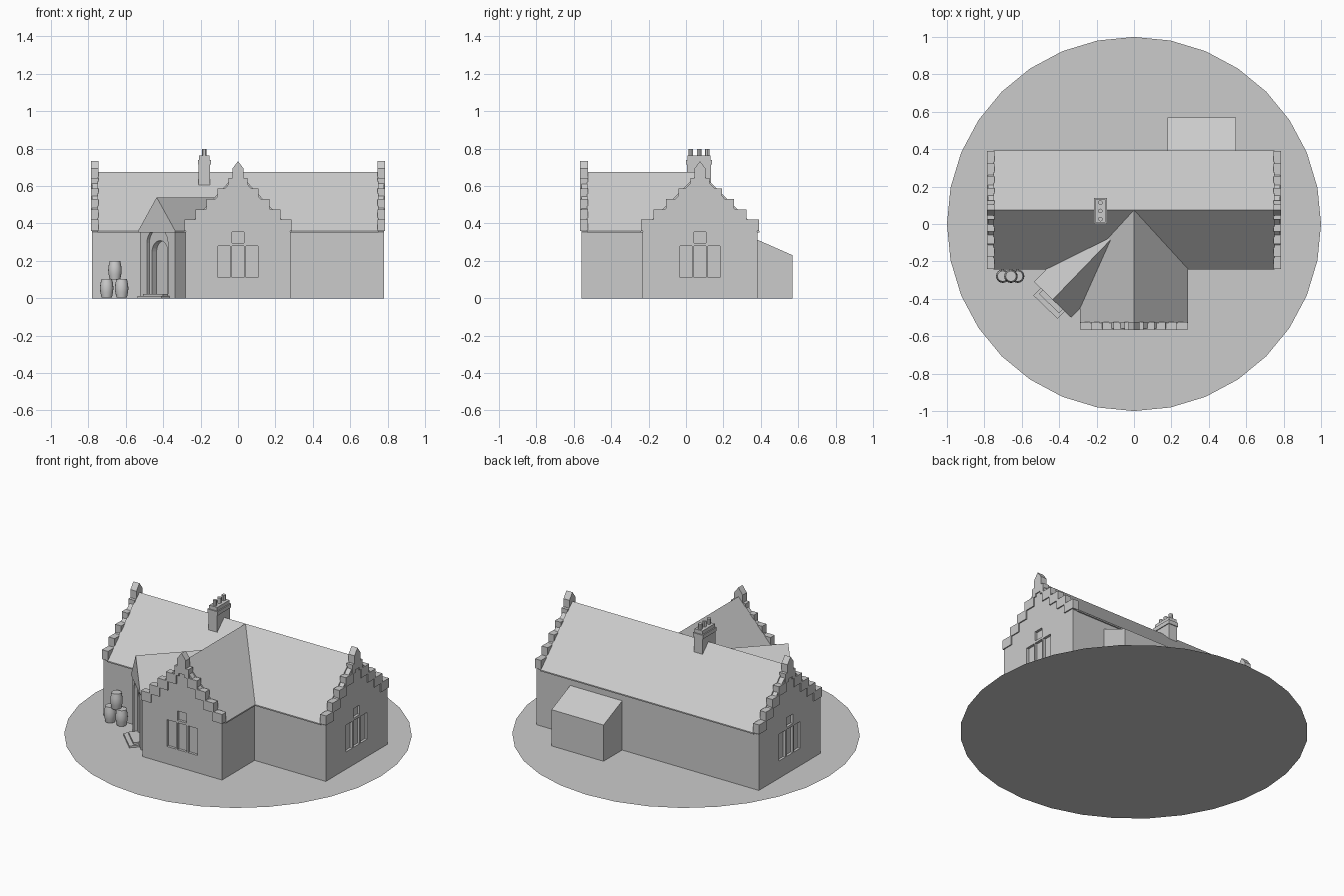
import bpy, bmesh, math
from mathutils import Matrix

cube = bpy.data.objects.get("Cube")
if cube:
    bpy.data.objects.remove(cube, do_unlink=True)

grey = bpy.data.materials.new("plain grey")
GREY = (0.6, 0.6, 0.6, 1)
grey.diffuse_color = GREY
grey.use_nodes = True
grey.node_tree.nodes["Principled BSDF"].inputs["Base Color"].default_value = GREY


def finish(bm, name, frame=Matrix()):
    bmesh.ops.recalc_face_normals(bm, faces=bm.faces)
    bm.transform(frame)
    mesh = bpy.data.meshes.new(name)
    bm.to_mesh(mesh)
    bm.free()
    mesh.materials.append(grey)
    ob = bpy.data.objects.new(name, mesh)
    bpy.context.collection.objects.link(ob)
    return ob


def place(x, y, angle=0):
    """Frame whose local y points into the building."""
    return Matrix.Translation((x, y, 0)) @ Matrix.Rotation(math.radians(angle), 4, 'Z')


def add_prism(bm, profile, y0, y1):
    """Extrude an (x, z) profile along y."""
    face = bm.faces.new([bm.verts.new((x, y0, z)) for x, z in profile])
    out = bmesh.ops.extrude_face_region(bm, geom=[face])
    verts = [v for v in out["geom"] if isinstance(v, bmesh.types.BMVert)]
    bmesh.ops.translate(bm, verts=verts, vec=(0, y1 - y0, 0))


def rect(x0, x1, z0, z1):
    return [(x0, z0), (x1, z0), (x1, z1), (x0, z1)]


def solid(name, parts, frame=Matrix()):
    bm = bmesh.new()
    for profile, y0, y1 in parts:
        add_prism(bm, profile, y0, y1)
    return finish(bm, name, frame)


def carve(target, parts, frame):
    """Cut recesses into a wall and drop the cutter."""
    cutter = solid("cutter", parts, frame)
    cutter.hide_render = True
    mod = target.modifiers.new("recess", 'BOOLEAN')
    mod.operation, mod.solver, mod.object = 'DIFFERENCE', 'EXACT', cutter
    bpy.context.view_layer.objects.active = target
    bpy.ops.object.modifier_apply(modifier=mod.name)
    bpy.data.objects.remove(cutter, do_unlink=True)


EAVES, RIDGE, RIDGE_Y = 0.36, 0.675, 0.075


def house(half, ridge):
    return [(-half, 0), (half, 0), (half, EAVES - 0.005),
            (0, ridge - 0.01), (-half, EAVES - 0.005)]


def roof(half, ridge):
    low = EAVES - 0.008
    return [(-half, low), (half, low), (half, EAVES), (0, ridge), (-half, EAVES)]


# Frames for the gable ends and the angled porch
front = place(0, -0.56)
right_end = place(0.78, RIDGE_Y, 90)
left_end = place(-0.78, RIDGE_Y, -90)
porch = place(-0.435, -0.405, -44)

# Ground disc
bm = bmesh.new()
bmesh.ops.create_circle(bm, cap_ends=True, segments=32, radius=1)
finish(bm, "ground_disc")

# Walls
main_walls = solid("main_walls", [(house(0.308, RIDGE), 0, 1.56)], right_end)
wing_walls = solid("wing_walls", [(house(0.28, RIDGE), 0, 0.6)], front)
porch_walls = solid("porch_walls", [(house(0.13, 0.54), 0.006, 0.4)], porch)

# Roofs
solid("main_roof", [(roof(0.317, RIDGE), 0.03, 1.53)], right_end)
solid("wing_roof", [(roof(0.29, RIDGE), 0.03, 0.635)], front)
solid("porch_roof", [(roof(0.138, 0.54), 0, 0.478)], porch)

# Three-light windows with a small light above
lights = [rect(x - 0.032, x + 0.032, 0.11, 0.28) for x in (-0.074, 0, 0.074)]
lights.append(rect(-0.032, 0.032, 0.295, 0.355))
window = [(light, -0.05, 0.016) for light in lights]
for wall, frame in ((main_walls, right_end), (main_walls, left_end), (wing_walls, front)):
    carve(wall, window, frame)


# Arched doorway with a stepped surround
def arch(half, spring):
    curve = [(half * math.cos(a), spring + half * math.sin(a))
             for a in (math.pi * i / 12 for i in range(13))]
    return [(-half, 0.022), (half, 0.022)] + curve


carve(porch_walls, [(arch(0.078, 0.295), -0.05, 0.025)], porch)
carve(porch_walls, [(arch(0.058, 0.25), -0.05, 0.06)], porch)
solid("door_steps", [(rect(-0.09, 0.09, 0, 0.012), -0.055, 0.03),
                     (rect(-0.075, 0.075, 0.012, 0.024), -0.028, 0.03)], porch)


# Stepped gable stones with a pointed finial
def crow_steps(name, frame, outer):
    parts = []
    pitch = (outer - 0.05) / 4
    for i in range(5):
        x, z = outer - pitch * i, EAVES + 0.0555 * i
        for side in (-1, 1):
            ends = sorted((side * x, side * max(x - pitch - 0.012, 0.02)))
            parts.append((rect(*ends, z, z + 0.06), -0.007, 0.035))
    finial = [(-0.03, 0.6), (0.03, 0.6), (0.03, 0.693), (0, 0.733), (-0.03, 0.693)]
    parts.append((finial, -0.007, 0.035))
    solid(name, parts, frame)


crow_steps("right_gable_steps", right_end, 0.315)
crow_steps("left_gable_steps", left_end, 0.315)
crow_steps("front_gable_steps", front, 0.285)

# Rear lean-to, with its profile running out from the back wall
lean = [(-0.2, 0), (0, 0), (0, 0.23), (-0.2, 0.318)]
solid("rear_lean_to", [(lean, -0.545, -0.18)], place(0, 0.57, 90))

# Chimney
CX, CY = -0.18, 0.07
solid("chimney", [(rect(-0.03, 0.03, 0.5, 0.725), -0.064, 0.064),
                  (rect(-0.035, 0.035, 0.715, 0.74), -0.069, 0.069),
                  (rect(-0.028, 0.028, 0.74, 0.763), -0.062, 0.062)], place(CX, CY))


def lathe(name, x, y, z, profile, segments):
    """Turned part from (radius, height) rings, capped at both ends."""
    bm = bmesh.new()
    rings = []
    for r, h in profile:
        rings.append([bm.verts.new((x + r * math.cos(a), y + r * math.sin(a), z + h))
                      for a in (math.tau * i / segments for i in range(segments))])
    for low, high in zip(rings, rings[1:]):
        for i in range(segments):
            j = (i + 1) % segments
            bm.faces.new((low[i], low[j], high[j], high[i]))
    bm.faces.new(rings[0])
    bm.faces.new(rings[-1])
    ob = finish(bm, name)
    bpy.ops.object.select_all(action='DESELECT')
    ob.select_set(True)
    bpy.context.view_layer.objects.active = ob
    bpy.ops.object.shade_smooth_by_angle()


for i in (-1, 0, 1):
    lathe("chimney_pot", CX, CY + 0.044 * i, 0.76, [(0.012, 0), (0.012, 0.037)], 12)

# Stacked barrels
barrel = [(0.028, 0), (0.034, 0.028), (0.036, 0.05), (0.034, 0.072), (0.028, 0.1)]
for x, z in ((-0.702, 0.004), (-0.622, 0.004), (-0.658, 0.1)):
    lathe("barrel", x, -0.279, z, barrel, 16)
